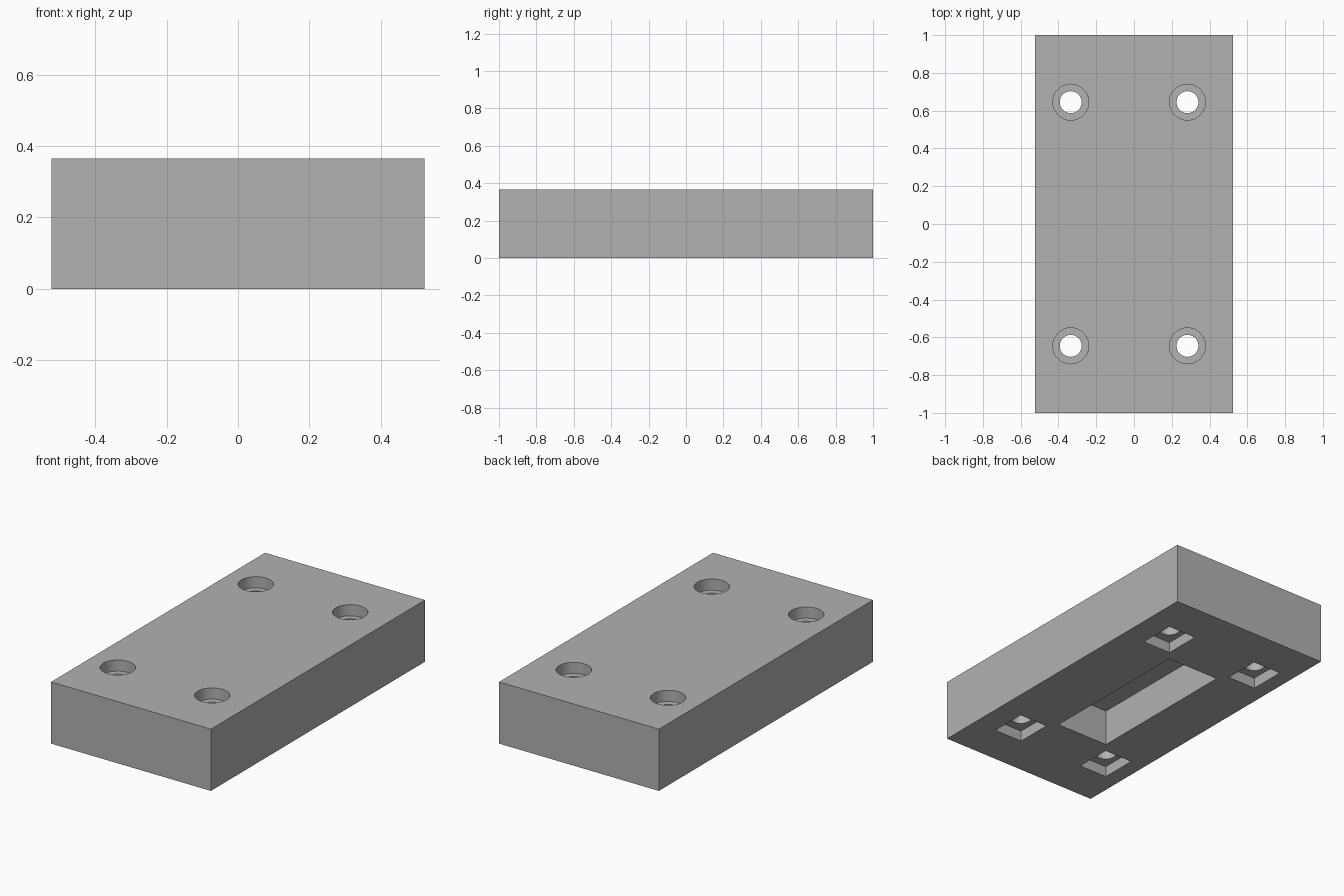
import bpy

# Remove the default object
if "Cube" in bpy.data.objects:
    bpy.data.objects.remove(bpy.data.objects["Cube"], do_unlink=True)

WIDTH, LENGTH, HEIGHT = 1.046, 2.0, 0.365
AXIS_X = -0.026          # centre line shared by the holes and the pocket
HOLE_X, HOLE_Y = 0.309, 0.645
EPS = 0.05               # how far cutters stick out of the block

grey = bpy.data.materials.new("grey")
grey.use_nodes = True
grey.diffuse_color = (0.445, 0.445, 0.445, 1)
grey.node_tree.nodes["Principled BSDF"].inputs["Base Color"].default_value = grey.diffuse_color


def box(name, x, y, z0, z1, sx, sy):
    bpy.ops.mesh.primitive_cube_add(size=1, location=(x, y, (z0 + z1) / 2))
    ob = bpy.context.object
    ob.name = name
    ob.scale = (sx, sy, z1 - z0)
    bpy.ops.object.transform_apply(location=True, rotation=True, scale=True)
    ob.data.materials.append(grey)
    return ob


def cylinder(name, x, y, z0, z1, radius):
    bpy.ops.mesh.primitive_cylinder_add(vertices=64, radius=radius, depth=z1 - z0,
                                        location=(x, y, (z0 + z1) / 2))
    ob = bpy.context.object
    ob.name = name
    ob.data.materials.append(grey)
    return ob


def cut(target, cutter):
    cutter.hide_render = True
    mod = target.modifiers.new("cut", "BOOLEAN")
    mod.operation = "DIFFERENCE"
    mod.solver = "EXACT"
    mod.object = cutter
    bpy.context.view_layer.objects.active = target
    bpy.ops.object.modifier_apply(modifier=mod.name)
    bpy.data.objects.remove(cutter, do_unlink=True)


# Main block
block = box("mounting_block", 0, 0, 0, HEIGHT, WIDTH, LENGTH)

# Long pocket in the underside
cut(block, box("long_pocket", AXIS_X, 0, -EPS, 0.215, 0.345, 0.96))

# Four bolt holes: counterbore on top, nut pocket below, through hole between
for sx in (-1, 1):
    for sy in (-1, 1):
        x, y = AXIS_X + sx * HOLE_X, sy * HOLE_Y
        cut(block, cylinder("counterbore", x, y, HEIGHT - 0.066, HEIGHT + EPS, 0.095))
        cut(block, box("nut_pocket", x, y, -EPS, 0.064, 0.186, 0.22))
        cut(block, cylinder("bolt_hole", x, y, -EPS, HEIGHT + EPS, 0.058))

# Smooth hole walls, sharp edges
bpy.ops.object.select_all(action="DESELECT")
block.select_set(True)
bpy.context.view_layer.objects.active = block
bpy.ops.object.shade_smooth_by_angle()
